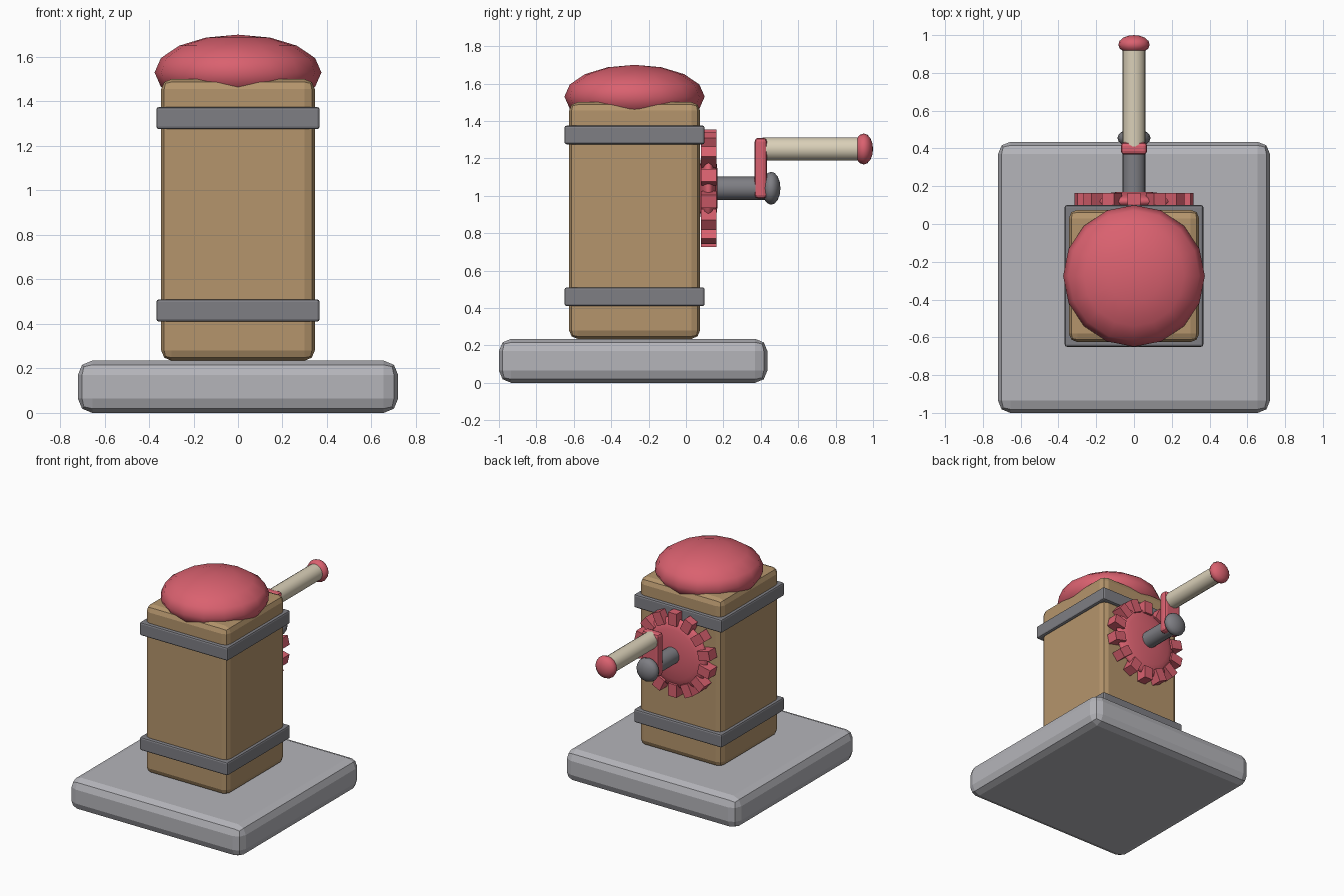
import bpy, math
from mathutils import Matrix

cube = bpy.data.objects.get("Cube")
if cube:
    bpy.data.objects.remove(cube, do_unlink=True)


def material(name, rgb):
    m = bpy.data.materials.new(name)
    m.use_nodes = True
    m.diffuse_color = (*rgb, 1)
    m.node_tree.nodes["Principled BSDF"].inputs["Base Color"].default_value = (*rgb, 1)
    return m


RED = material("red paint", (0.70, 0.12, 0.16))
WOOD = material("tan wood", (0.46, 0.30, 0.15))
STONE = material("light grey stone", (0.46, 0.46, 0.49))
IRON = material("dark grey iron", (0.21, 0.21, 0.23))
CREAM = material("cream grip", (0.70, 0.63, 0.48))


def finish(name, mat, smooth=False):
    o = bpy.context.object
    o.name = name
    o.data.materials.append(mat)
    if smooth:
        bpy.ops.object.shade_smooth_by_angle(angle=math.radians(50))
    return o


def box(name, lo, hi, mat, bevel=0.0, segments=2):
    """Box between two opposite corners, with rounded edges."""
    centre = [(a + b) / 2 for a, b in zip(lo, hi)]
    bpy.ops.mesh.primitive_cube_add(size=1)
    o = finish(name, mat)
    size = [b - a for a, b in zip(lo, hi)]
    o.data.transform(Matrix.Diagonal((*size, 1)))
    o.location = centre
    if bevel:
        b = o.modifiers.new("rounded edges", 'BEVEL')
        b.width, b.segments = bevel, segments
    return o


def rod(name, y0, y1, z, radius, mat):
    """Cylinder running from front to back."""
    bpy.ops.mesh.primitive_cylinder_add(
        vertices=16, radius=radius, depth=y1 - y0,
        location=(0, (y0 + y1) / 2, z), rotation=(math.pi / 2, 0, 0))
    return finish(name, mat, True)


def squashed_ball(name, location, radius, half_depth, mat, tilt=math.pi / 2, sides=16):
    """Flattened sphere, its short axis along y unless tilt is zero."""
    bpy.ops.mesh.primitive_uv_sphere_add(segments=sides, ring_count=8, radius=1)
    o = finish(name, mat, True)
    o.data.transform(Matrix.Diagonal((radius, radius, half_depth, 1)))
    o.rotation_euler.x = tilt
    o.location = location
    return o


# Base, post and cushion
MID = -0.275
box("base", (-0.72, -1.0, 0), (0.72, 0.435, 0.235), STONE, 0.065)
box("post", (-0.345, -0.625, 0.235), (0.345, 0.075, 1.5), WOOD, 0.045)
squashed_ball("cushion", (0, MID, 1.53), 0.375, 0.17, RED, tilt=0)

# Iron bands
for name, z in (("lower_band", 0.41), ("upper_band", 1.275)):
    box(name, (-0.367, -0.65, z), (0.367, 0.1, z + 0.1), IRON, 0.012)

# Toothed wheel
AXLE = 1.04
squashed_ball("wheel", (0, 0.12, AXLE), 0.265, 0.052, RED, sides=24)
TEETH = 14
for i in range(TEETH):
    tooth = box(f"wheel_tooth_{i + 1}", (-0.035, -0.042, 0.22), (0.035, 0.042, 0.315), RED)
    turn = Matrix.Rotation(math.tau * i / TEETH, 4, 'Y')
    tooth.data.transform(Matrix.Translation(tooth.location))
    tooth.data.transform(turn)
    tooth.location = (0, 0.122, AXLE)

# Crank
GRIP = 1.25
rod("axle", 0.1, 0.45, AXLE, 0.062, IRON)
squashed_ball("axle_cap", (0, 0.455, AXLE), 0.088, 0.05, IRON)
box("crank_arm", (-0.07, 0.367, 0.985), (0.07, 0.433, 1.31), RED, 0.02)
rod("grip", 0.41, 0.94, GRIP, 0.062, CREAM)
squashed_ball("grip_knob", (0, 0.95, GRIP), 0.083, 0.05, RED)
